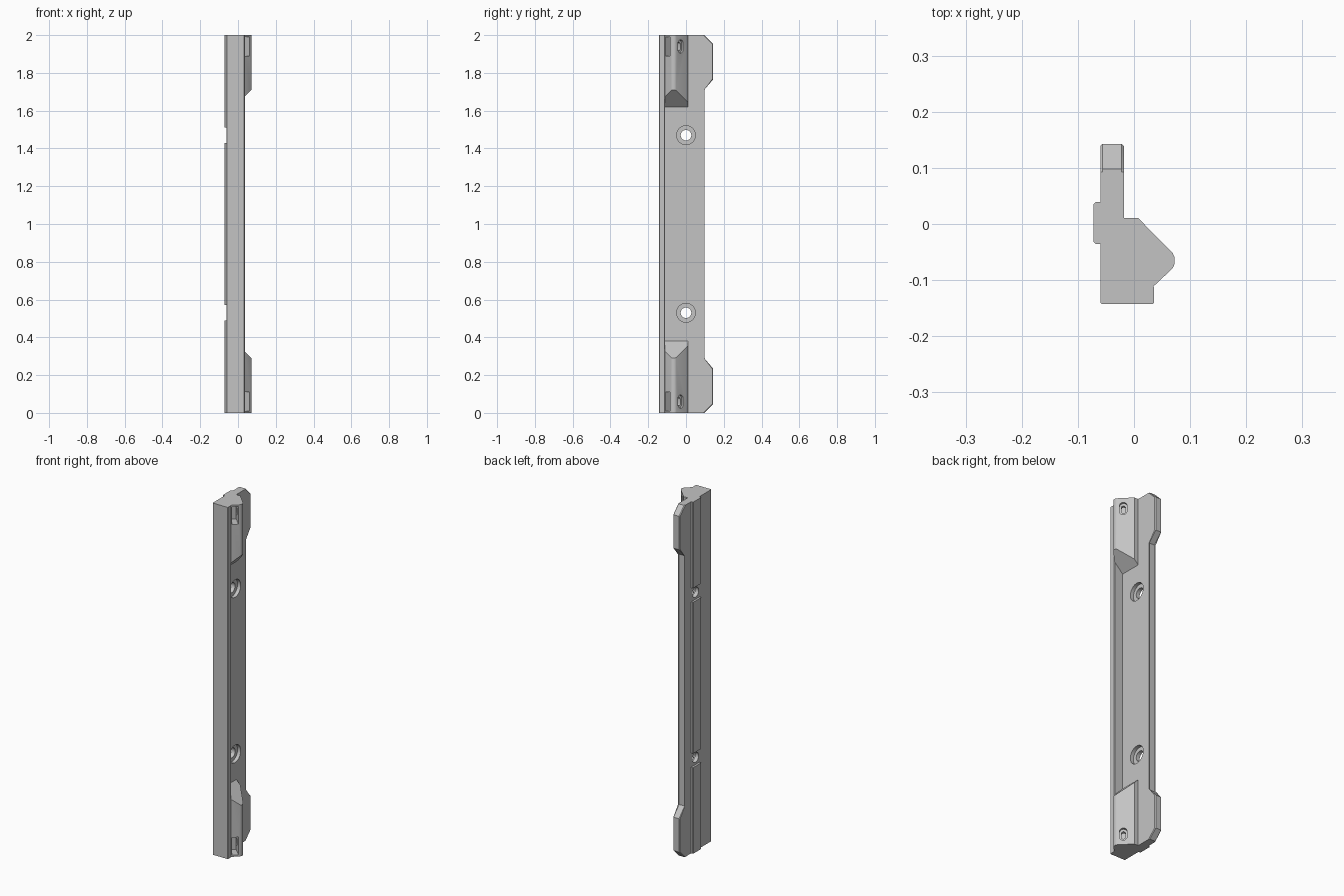
import bpy, bmesh, math
from mathutils import Vector

if "Cube" in bpy.data.objects:
    bpy.data.objects.remove(bpy.data.objects["Cube"], do_unlink=True)

X, Y, Z = Vector((1, 0, 0)), Vector((0, 1, 0)), Vector((0, 0, 1))
DIAG = Vector((1, 1, 0)).normalized()      # normal of the screw face
CROSS = Vector((1, -1, 0)).normalized()    # normal of the nut face

grey = bpy.data.materials.new("plain grey")
grey.use_nodes = True
grey.diffuse_color = (0.55, 0.55, 0.55, 1)
grey.node_tree.nodes["Principled BSDF"].inputs["Base Color"].default_value = grey.diffuse_color


def prism(name, pts, origin, u, v, w, length, bevel=None, width=0.004, adjust=None):
    """Extrude a 2D outline (u, v) along w; bevel picks the edges to chamfer."""
    bm = bmesh.new()
    n = len(pts)
    low = [bm.verts.new(origin + u * a + v * b) for a, b in pts]
    high = [bm.verts.new(p.co + w * length) for p in low]
    if adjust:
        for p in high:
            adjust(p.co)
    bm.faces.new(low)
    bm.faces.new(high[::-1])
    for i in range(n):
        j = (i + 1) % n
        bm.faces.new((low[j], low[i], high[i], high[j]))
    if bevel:
        picked = [e for e in bm.edges if bevel(e)]
        bmesh.ops.bevel(bm, geom=picked, offset=width, segments=1, affect='EDGES')
    bmesh.ops.recalc_face_normals(bm, faces=bm.faces[:])
    mesh = bpy.data.meshes.new(name)
    bm.to_mesh(mesh)
    bm.free()
    mesh.materials.append(grey)
    obj = bpy.data.objects.new(name, mesh)
    bpy.context.collection.objects.link(obj)
    return obj


def lengthwise(e):
    d = e.verts[0].co - e.verts[1].co
    return abs(d.x) < 1e-5 and abs(d.y) < 1e-5


def rect(a0, a1, b0, b1):
    return [(a0, b0), (a1, b0), (a1, b1), (a0, b1)]


def slot(r, half=0, n=32):
    """Circle, or a stadium stretched along the second axis."""
    pts = []
    for i in range(n):
        t = 2 * math.pi * (i + 0.5) / n
        pts.append((r * math.cos(t), r * math.sin(t) + math.copysign(half, math.sin(t))))
    return pts


# Back plate with a tab at each end
tab = [(0.093, 2.0), (0.098, 2.0), (0.143, 1.955), (0.143, 1.765), (0.093, 1.712)]
outline = [(-0.125, 2.0)] + tab + [(y, 2 - z) for y, z in reversed(tab)] + [(-0.125, 0)]
body = prism("rail_body", outline, X * -0.06, Y, Z, X, 0.042,
             bevel=lambda e: all(p.co.y > 0.09 for p in e.verts)
             and abs(e.verts[0].co.x - e.verts[1].co.x) < 1e-5)

parts, cutters = [], []

# Front lip
parts.append(prism("front_lip", rect(-0.06, 0.036, -0.143, -0.11), Vector(), X, Y, Z, 2,
                   bevel=lengthwise, width=0.003))

wedge = [(-0.03, -0.125), (0.02, -0.125), (0.036, -0.11), (0.072, -0.076),
         (0.072, -0.055), (0.007, 0.011), (-0.03, 0.011)]
for end, s in ((0, 1), (2, -1)):
    # End wedge with a 45 degree inner ramp
    def ramp(co, end=end, s=s):
        co.z = end + s * (0.38 - (co.x + 0.018))
    parts.append(prism("end_wedge", wedge, Z * end, X, Y, Z * s, 0.38,
                       bevel=lambda e: lengthwise(e) and e.verts[0].co.x > 0.04, adjust=ramp))

    # Nut pocket and clamp screw slot
    zc = end + s * 0.06
    corner = Vector((0.036, -0.11, zc))
    cutters.append(prism("nut_pocket", rect(0.002, 0.036, -0.05, 0.05),
                         corner + CROSS * 0.03, DIAG, Z, -CROSS, 0.095))
    face = Vector((0.046, -0.029, zc))
    for r, half, depth in ((0.019, 0.016, 0.012), (0.011, 0.01, 0.045)):
        cutters.append(prism("screw_slot", slot(r, half), face + DIAG * 0.03,
                             CROSS, Z, -DIAG, depth + 0.03))

    # Mounting hole with counterbore
    hole = Vector((-0.1, 0, end + s * 0.53))
    cutters.append(prism("mount_hole", slot(0.028), hole, Y, Z, X, 0.2))
    cutters.append(prism("counterbore", slot(0.05), hole + X * 0.062, Y, Z, X, 0.1))

# Join parts, then cut holes
for group, op in ((parts, 'UNION'), (cutters, 'DIFFERENCE')):
    for helper in group:
        helper.hide_render = True
        mod = body.modifiers.new(helper.name, 'BOOLEAN')
        mod.operation = op
        mod.solver = 'EXACT'
        mod.object = helper
bpy.context.view_layer.update()
result = bpy.data.meshes.new_from_object(
    body.evaluated_get(bpy.context.evaluated_depsgraph_get()))
body.modifiers.clear()
body.data = result
for helper in parts + cutters:
    bpy.data.objects.remove(helper, do_unlink=True)

# Rear rib, interrupted at the mounting holes
for name, z0, z1 in (("lower_rib", 0, 0.49), ("middle_rib", 0.57, 1.43), ("upper_rib", 1.51, 2)):
    prism(name, rect(-0.072, -0.054, -0.036, 0.039), Z * z0, X, Y, Z, z1 - z0,
          bevel=lambda e: lengthwise(e) and e.verts[0].co.x < -0.06)

bpy.ops.object.select_all(action='DESELECT')
body.select_set(True)
bpy.context.view_layer.objects.active = body
bpy.ops.object.shade_smooth_by_angle(angle=math.radians(25))
